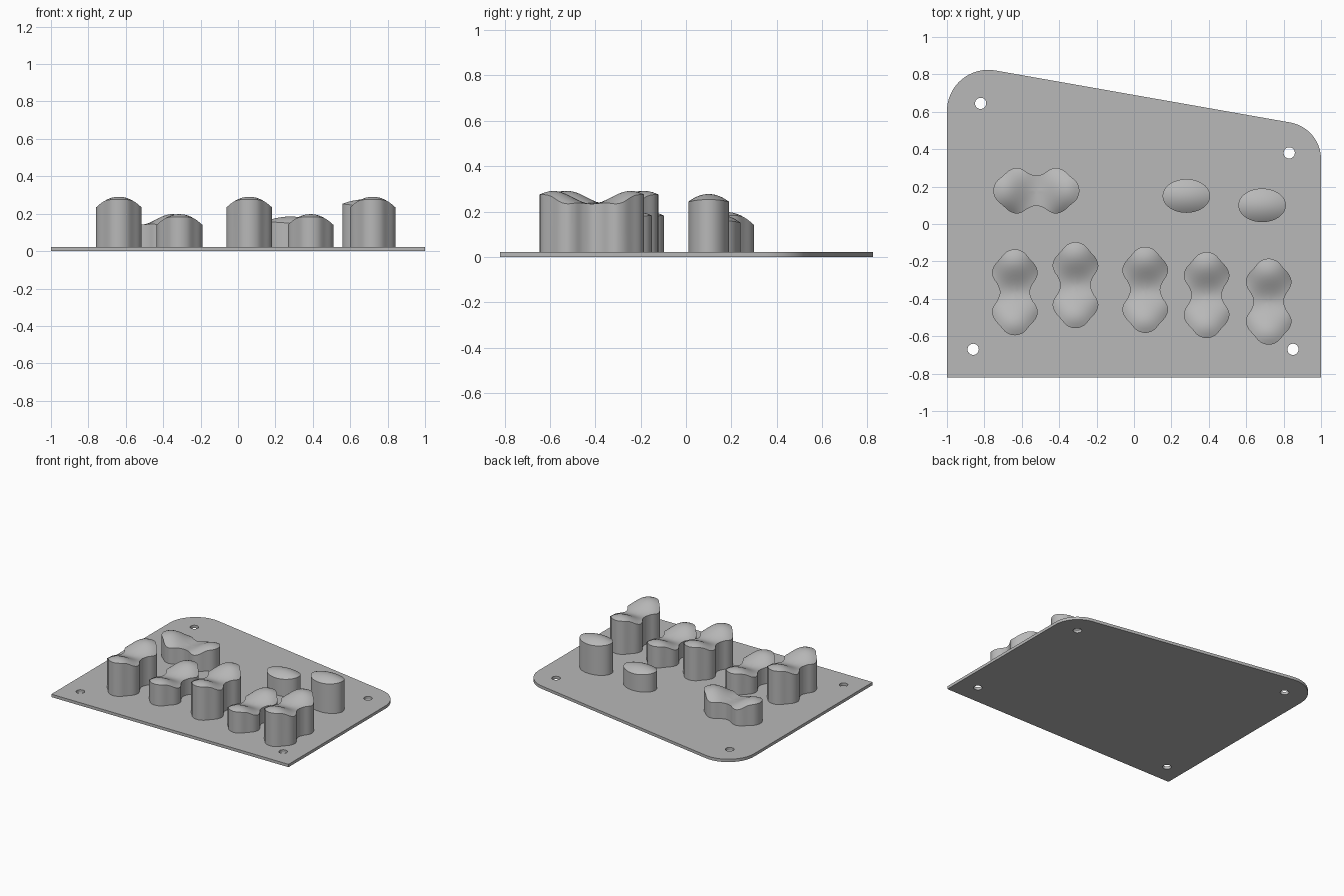
import bpy, bmesh
from math import sin, cos, tan, pi, radians
from mathutils import Vector

cube = bpy.data.objects.get("Cube")
if cube:
    bpy.data.objects.remove(cube)

grey = bpy.data.materials.new("plain grey")
grey.use_nodes = True
COLOUR = (0.48, 0.48, 0.48, 1)
grey.diffuse_color = COLOUR
grey.node_tree.nodes["Principled BSDF"].inputs["Base Color"].default_value = COLOUR

PLATE = 0.022


def finish(bm, name, angle=35):
    bmesh.ops.recalc_face_normals(bm, faces=bm.faces)
    mesh = bpy.data.meshes.new(name)
    bm.to_mesh(mesh)
    bm.free()
    mesh.materials.append(grey)
    obj = bpy.data.objects.new(name, mesh)
    bpy.context.collection.objects.link(obj)
    bpy.ops.object.select_all(action="DESELECT")
    obj.select_set(True)
    bpy.context.view_layer.objects.active = obj
    bpy.ops.object.shade_smooth_by_angle(angle=radians(angle))
    return obj


def circle(cx, cy, rx, ry, n, start=0.0, sweep=2 * pi):
    return [(cx + rx * cos(start + sweep * i / n), cy + ry * sin(start + sweep * i / n))
            for i in range(n)]


# Base plate: sloping rear edge, two rounded rear corners, four screw holes
def fillet(corner, r, start, end):
    """Arc of radius r between two outward normal angles, tangent to both edges."""
    half = (end - start) / 2
    mid = (start + end) / 2
    c = Vector(corner) - Vector((cos(mid), sin(mid))) * (r / cos(half))
    return [(c.x + r * cos(start + 2 * half * i / 16), c.y + r * sin(start + 2 * half * i / 16))
            for i in range(17)]


slope = radians(10)
rear = 0.69
outline = [(-1, -0.82), (1, -0.82)]
outline += fillet((1, rear - tan(slope)), 0.2, 0, pi / 2 - slope)
outline += fillet((-1, rear + tan(slope)), 0.22, pi / 2 - slope, pi)
holes = [(-0.82, 0.645), (0.83, 0.38), (-0.86, -0.67), (0.85, -0.67)]

bm = bmesh.new()
edges = []
for loop in [outline] + [circle(x, y, 0.03, 0.03, 24) for x, y in holes]:
    verts = [bm.verts.new((x, y, 0)) for x, y in loop]
    edges += [bm.edges.new((verts[i - 1], verts[i])) for i in range(len(verts))]
bmesh.ops.triangle_fill(bm, use_beauty=True, edges=edges)
top = bmesh.ops.extrude_face_region(bm, geom=bm.faces[:])
for v in top["geom"]:
    if isinstance(v, bmesh.types.BMVert):
        v.co.z = PLATE
finish(bm, "base_plate")


# Keys: vertical walls under a sculpted cap made of shrinking rings
def key(name, loop, height, centre, turned=False):
    bm = bmesh.new()

    def place(x, y, z):
        px, py = (y, -x) if turned else (x, y)
        return bm.verts.new((centre[0] + px, centre[1] + py, z))

    n = len(loop)
    rings = [[place(x, y, PLATE / 2) for x, y in loop]]
    for k in range(10, 0, -1):
        s = k / 10
        rings.append([place(x * s, y * s, height(x * s, y * s)) for x, y in loop])
    for low, high in zip(rings, rings[1:]):
        for i in range(n):
            bm.faces.new((low[i - 1], low[i], high[i], high[i - 1]))
    tip = place(0, 0, height(0, 0))
    for i in range(n):
        bm.faces.new((rings[-1][i - 1], rings[-1][i], tip))
    bm.faces.new(rings[0])
    finish(bm, name)


def smooth_loop(points, steps=5):
    """Closed Catmull-Rom curve through the points."""
    pts = [Vector(p) for p in points]
    n = len(pts)
    out = []
    for i in range(n):
        a, b, c, d = (pts[(i + j) % n] for j in (-1, 0, 1, 2))
        for s in range(steps):
            t = s / steps
            p = b + (c - a) * (t / 2) + (2 * a - 5 * b + 4 * c - d) * (t * t / 2) \
                + (3 * b - a - 3 * c + d) * (t ** 3 / 2)
            out.append((p.x, p.y))
    return out


# Two-lobed outline, mirrored from one quarter
quarter = [(0.08, 0), (0.092, 0.04), (0.114, 0.075), (0.122, 0.107),
           (0.11, 0.143), (0.08, 0.178), (0.045, 0.216), (0, 0.23)]
half = quarter + [(-x, y) for x, y in quarter[-2::-1]]
two_lobed = smooth_loop(half + [(x, -y) for x, y in half[-2:0:-1]])


def saddle(peak):
    """Twin crowns with a dip between them, falling away to both sides."""
    def height(x, y):
        across = max(0, 1 - (x / 0.122) ** 2)
        along = (1 - cos(pi * y / 0.17)) / 2
        return peak - 0.057 + 0.057 * across * along
    return height


def dome(peak):
    return lambda x, y: peak - 0.024 * (x / 0.127) ** 2 - 0.034 * (y / 0.09) ** 2


TALL, SHORT = 0.291, 0.198
front_keys = [(-0.637, -0.365, TALL), (-0.313, -0.327, SHORT), (0.06, -0.352, TALL),
              (0.388, -0.38, SHORT), (0.72, -0.415, TALL)]
for i, (x, y, peak) in enumerate(front_keys):
    key(f"front_key_{i + 1}", two_lobed, saddle(peak), (x, y))
key("rear_wide_key", two_lobed, saddle(SHORT), (-0.522, 0.178), turned=True)

oval = circle(0, 0, 0.127, 0.09, 48)
key("rear_oval_key_short", oval, dome(0.185), (0.28, 0.15))
key("rear_oval_key_tall", oval, dome(0.277), (0.685, 0.1))
